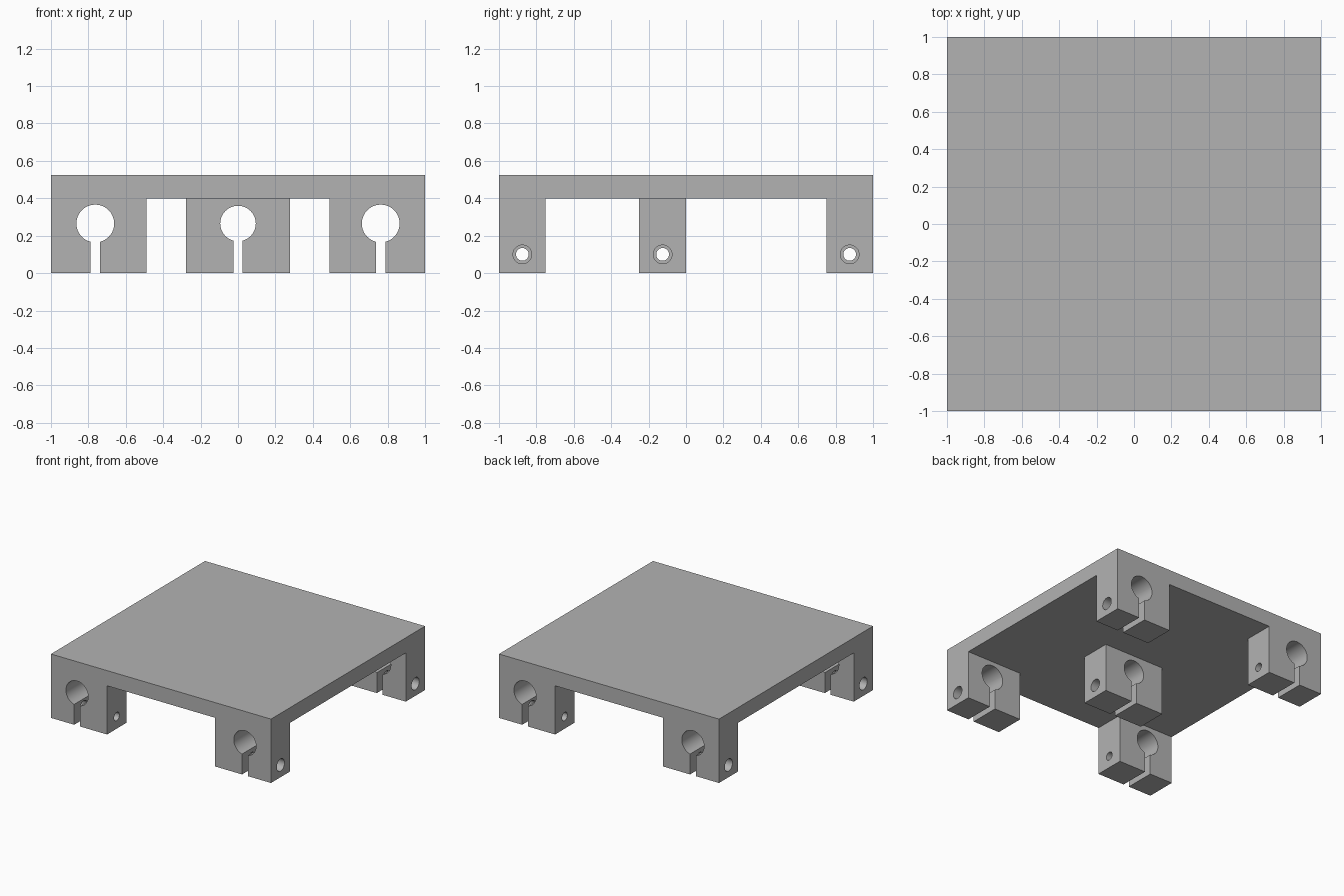
import bpy, math

cube = bpy.data.objects.get("Cube")
if cube:
    bpy.data.objects.remove(cube, do_unlink=True)

grey = bpy.data.materials.new("plain grey")
grey.use_nodes = True
colour = (0.45, 0.45, 0.45, 1)
grey.diffuse_color = colour
grey.node_tree.nodes["Principled BSDF"].inputs["Base Color"].default_value = colour

HEIGHT, UNDERSIDE = 0.525, 0.4
BORE_Z, SCREW_Z = 0.265, 0.1


def box(name, x, y, z):
    """Box from (low, high) ranges on each axis."""
    bpy.ops.mesh.primitive_cube_add(size=1, location=[sum(r) / 2 for r in (x, y, z)])
    ob = bpy.context.object
    ob.name = name
    ob.scale = [r[1] - r[0] for r in (x, y, z)]
    bpy.ops.object.transform_apply(location=True, rotation=True, scale=True)
    ob.data.materials.append(grey)
    return ob


def rod(name, centre, radius, length, axis):
    """Cylinder along the x or y axis."""
    turn = (0, math.pi / 2, 0) if axis == "x" else (math.pi / 2, 0, 0)
    bpy.ops.mesh.primitive_cylinder_add(vertices=48, radius=radius, depth=length,
                                        location=centre, rotation=turn)
    ob = bpy.context.object
    ob.name = name
    bpy.ops.object.transform_apply(location=True, rotation=True, scale=True)
    ob.data.materials.append(grey)
    return ob


def combine(target, tool, operation="DIFFERENCE"):
    """Apply a boolean and discard the tool."""
    bpy.context.view_layer.objects.active = target
    mod = target.modifiers.new("combine", "BOOLEAN")
    mod.operation, mod.object, mod.solver = operation, tool, "EXACT"
    bpy.ops.object.modifier_apply(modifier=mod.name)
    bpy.data.objects.remove(tool, do_unlink=True)


# Plate with four corner clamps left standing below it
body = box("clamp_plate", (-1, 1), (-1, 1), (0, HEIGHT))
combine(body, box("gap_between_sides", (-0.49, 0.49), (-1.2, 1.2), (-0.2, UNDERSIDE)))
combine(body, box("gap_between_ends", (-1.2, 1.2), (-0.75, 0.75), (-0.2, UNDERSIDE)))

# Middle clamp
combine(body, box("middle_clamp", (-0.277, 0.277), (-0.25, 0), (0, 0.46)), "UNION")


def cut_clamp(x, y, radius, slot, side):
    """Shaft bore, clamping slot and stepped screw hole; side is the wide end."""
    combine(body, rod("bore", (x, y, BORE_Z), radius, 0.4, "y"))
    combine(body, box("slot", (x - slot, x + slot), (y - 0.2, y + 0.2), (-0.1, BORE_Z)))
    combine(body, rod("screw_hole", (x, y, SCREW_Z), 0.034, 0.7, "x"))
    combine(body, rod("screw_clearance", (x + side * 0.175, y, SCREW_Z), 0.05, 0.35, "x"))


for side in (-1, 1):
    for end in (-1, 1):
        cut_clamp(side * 0.763, end * 0.875, 0.101, 0.026, side)
cut_clamp(0, -0.125, 0.095, 0.023, 1)

# Smooth bores, sharp edges
bpy.ops.object.select_all(action="DESELECT")
body.select_set(True)
bpy.context.view_layer.objects.active = body
bpy.ops.object.shade_smooth_by_angle(angle=math.radians(30))
